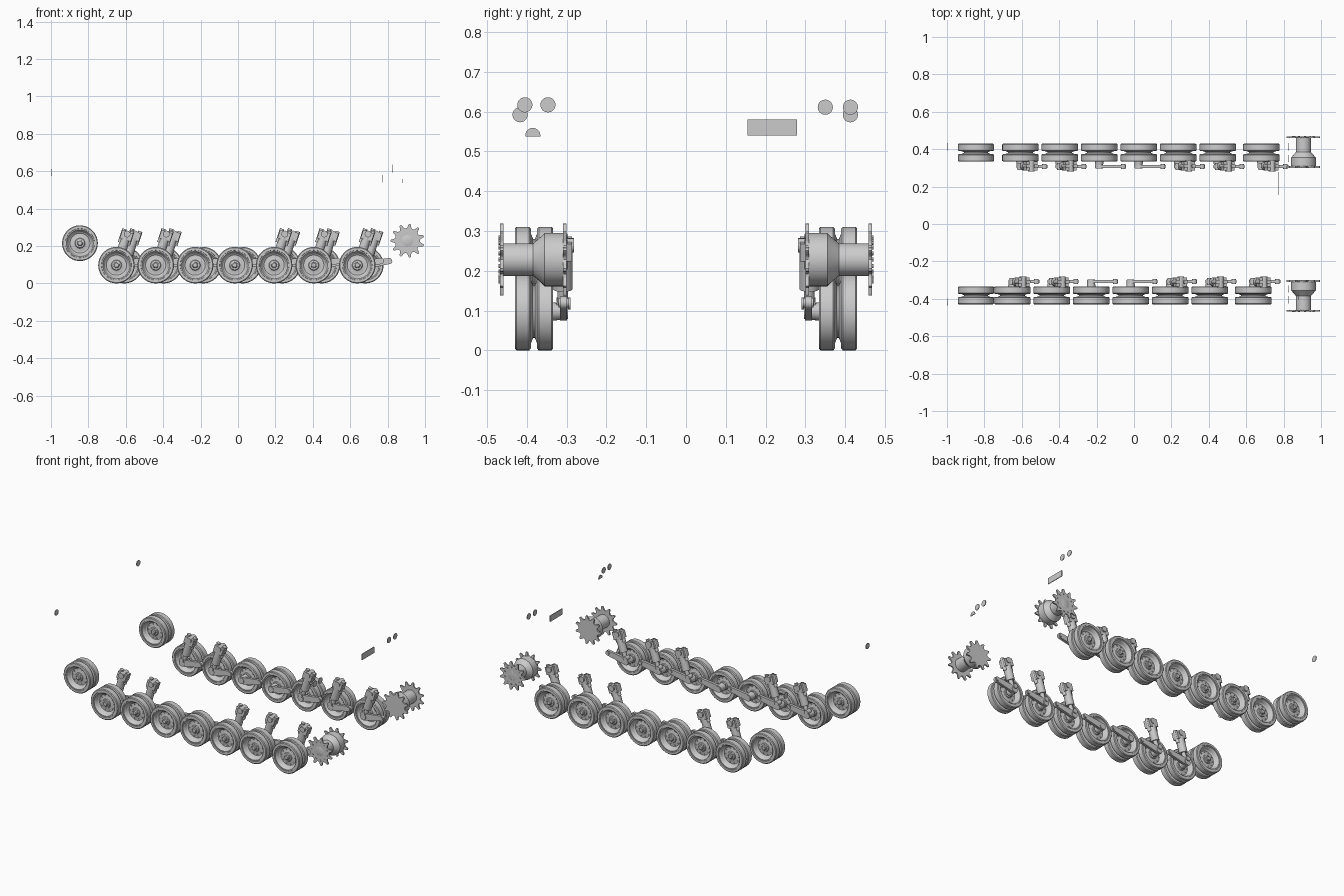
import bpy, bmesh
from math import pi, sin, cos, radians
from mathutils import Matrix, Vector

if "Cube" in bpy.data.objects:
    bpy.data.objects.remove(bpy.data.objects["Cube"])

WHEEL_Y = 0.382
WHEEL_R = 0.0975


def finish(bm, name, angle=32):
    bmesh.ops.recalc_face_normals(bm, faces=bm.faces)
    me = bpy.data.meshes.new(name)
    bm.to_mesh(me)
    bm.free()
    me.shade_smooth()
    me.set_sharp_from_angle(angle=radians(angle))
    return me


def mirrored(me):
    m = me.copy()
    m.transform(Matrix.Scale(-1, 4, (0, 1, 0)))
    m.flip_normals()
    return m


def place(name, me, loc):
    ob = bpy.data.objects.new(name, me)
    ob.location = loc
    bpy.context.collection.objects.link(ob)
    return ob


def lathe(bm, profile, n=40):
    """Revolve (radius, y) points around the y axis; radius 0 becomes a pole."""
    rings = []
    for r, y in profile:
        if r == 0:
            rings.append([bm.verts.new((0, y, 0))] * n)
        else:
            rings.append([bm.verts.new((r * cos(2 * pi * i / n), y, r * sin(2 * pi * i / n)))
                          for i in range(n)])
    for a, b in zip(rings, rings[1:]):
        for i in range(n):
            j = (i + 1) % n
            bm.faces.new(list(dict.fromkeys((a[i], a[j], b[j], b[i]))))


def rod(bm, p, q, r1, r2=None, n=16):
    """Capped cylinder or cone between two points."""
    p, q = Vector(p), Vector(q)
    d = q - p
    mat = Matrix.Translation((p + q) / 2) @ d.to_track_quat('Z', 'Y').to_matrix().to_4x4()
    bmesh.ops.create_cone(bm, cap_ends=True, segments=n, radius1=r1,
                          radius2=r1 if r2 is None else r2, depth=d.length, matrix=mat)


def prism(bm, pts, y0, y1):
    """Extrude an xz outline along y."""
    f = bm.faces.new([bm.verts.new((x, y0, z)) for x, z in pts])
    ext = bmesh.ops.extrude_face_region(bm, geom=[f], use_keep_orig=True)
    bmesh.ops.translate(bm, vec=(0, y1 - y0, 0),
                        verts=[v for v in ext['geom'] if isinstance(v, bmesh.types.BMVert)])


def block(bm, centre, size, tilt=0):
    mat = Matrix.Translation(centre) @ Matrix.Rotation(tilt, 4, 'Y') @ Matrix.Diagonal((*size, 1))
    bmesh.ops.create_cube(bm, size=1, matrix=mat)


# Double wheel: dished disc, rubber tyre, hub cap and bolt circle
def wheel_mesh():
    bm = bmesh.new()
    half = [(0, .040), (.011, .040), (.015, .036), (.016, .029), (.025, .027), (.028, .022),
            (.042, .018), (.054, .018), (.062, .024), (.068, .040), (.073, .045), (.079, .045),
            (.080, .048), (.093, .048), (.0975, .044), (.0975, .012), (.093, .008),
            (.078, .007), (.066, .002)]
    lathe(bm, half + [(r, -y) for r, y in reversed(half)], 44)
    for side in (1, -1):
        for i in range(10):
            a = 2 * pi * i / 10
            x, z = .047 * cos(a), .047 * sin(a)
            rod(bm, (x, side * .016, z), (x, side * .022, z), .004, n=6)
        for i in range(8):
            a = 2 * pi * i / 8
            x, z = .021 * cos(a), .021 * sin(a)
            rod(bm, (x, side * .026, z), (x, side * .030, z), .0025, n=6)
    return finish(bm, "wheel")


# Drive sprocket: stepped drum between two toothed rings (built for the +y side)
def sprocket_mesh():
    bm = bmesh.new()
    lathe(bm, [(0, .303), (.060, .303), (.067, .308), (.067, .355), (.060, .362),
               (.041, .384), (.041, .462), (.030, .468), (0, .468)], 40)
    teeth = 11
    shape = [(0, .066), (.14, .068), (.27, .074), (.36, .086), (.44, .091),
             (.56, .091), (.64, .086), (.73, .074), (.86, .068)]
    pts = []
    for t in range(teeth):
        for f, r in shape:
            a = 2 * pi * (t + f) / teeth
            pts.append((r * cos(a), r * sin(a)))
    for y in (.300, .459):
        prism(bm, pts, y, y + .009)
    for i in range(teeth):
        a = 2 * pi * (i + .5) / teeth
        x, z = .056 * cos(a), .056 * sin(a)
        rod(bm, (x, .466, z), (x, .471, z), .005, n=8)
    return finish(bm, "sprocket")


# Trailing road arm, origin on the wheel axis
def arm_mesh():
    bm = bmesh.new()
    rod(bm, (0, .345, 0), (0, .296, 0), .024, .019, 20)
    pts = []
    for cx, cz, r, a0 in ((0, 0, .022, pi / 2), (.128, .022, .016, -pi / 2)):
        for i in range(9):
            a = a0 + pi * i / 8
            pts.append((cx + r * cos(a), cz + r * sin(a)))
    prism(bm, pts, .299, .316)
    rod(bm, (.128, .294, .022), (.128, .320, .022), .012)
    return finish(bm, "road_arm")


# Leaning shock absorber, origin on the wheel axis
def shock_mesh():
    bm = bmesh.new()
    lean = radians(18)
    ax = Vector((sin(lean), 0, cos(lean)))
    base = Vector((.003, .310, .0))
    rod(bm, base + ax * .06, base + ax * .155, .025, n=20)
    rod(bm, base + ax * .015, base + ax * .07, .013, n=16)
    block(bm, base + ax * .165, (.062, .046, .046), lean)
    for dx in (-.022, .022):
        off = Vector((cos(lean) * dx, 0, -sin(lean) * dx))
        rod(bm, base + ax * .12 + off, base + ax * .197 + off, .012, n=14)
    top = base + ax * .175
    rod(bm, (top.x, .282, top.z), (top.x, .342, top.z), .018, n=16)
    rod(bm, (0, .290, .02), (0, .325, .02), .015, n=16)
    return finish(bm, "shock_absorber")


wheel = wheel_mesh()
sprocket, arm, shock = sprocket_mesh(), arm_mesh(), shock_mesh()
XS = (-.65, -.44, -.229, -.018, .193, .405, .638)

# Running gear for both sides; the rear side sits slightly further along x
for side, s, shift in (("front", -1, 0), ("back", 1, .043)):
    sp, ar, sh = (sprocket, arm, shock) if s > 0 else map(mirrored, (sprocket, arm, shock))
    for i, x in enumerate(XS):
        loc = (x + shift, 0, WHEEL_R)
        place(f"{side}_road_wheel_{i+1}", wheel, (x + shift, s * WHEEL_Y, WHEEL_R))
        place(f"{side}_road_arm_{i+1}", ar, loc)
        if i not in (2, 3):
            place(f"{side}_shock_absorber_{i+1}", sh, loc)
    idler = place(f"{side}_idler_wheel", wheel, (-.845, s * WHEEL_Y, .215))
    idler.scale = (.98, 1, .98)
    place(f"{side}_drive_sprocket", sp, (.906, 0, .228))

# Small lamp lenses: thin discs facing along x
for i, (x, y, z) in enumerate(((-.998, -.417, .592), (-.998, .413, .592), (.828, -.405, .617),
                               (.828, -.347, .617), (.828, .350, .611), (.828, .413, .611))):
    bm = bmesh.new()
    rod(bm, (-.002, 0, 0), (.002, 0, 0), .019, n=28)
    place(f"lamp_lens_{i+1}", finish(bm, "lens"), (x, y, z))

# Half-round lens with a flat bottom
bm = bmesh.new()
rod(bm, (-.002, 0, 0), (.002, 0, 0), .019, n=28)
cut = bmesh.ops.bisect_plane(bm, geom=bm.verts[:] + bm.edges[:] + bm.faces[:],
                             plane_co=(0, 0, -.003), plane_no=(0, 0, -1), clear_outer=True)
bmesh.ops.holes_fill(bm, edges=[e for e in bm.edges if e.is_boundary])
place("half_round_lens", finish(bm, "half_lens"), (.878, -.385, .540))

# Rear plate
bm = bmesh.new()
block(bm, (0, 0, 0), (.004, .124, .039))
place("rear_plate", finish(bm, "plate"), (.771, .217, .560))
